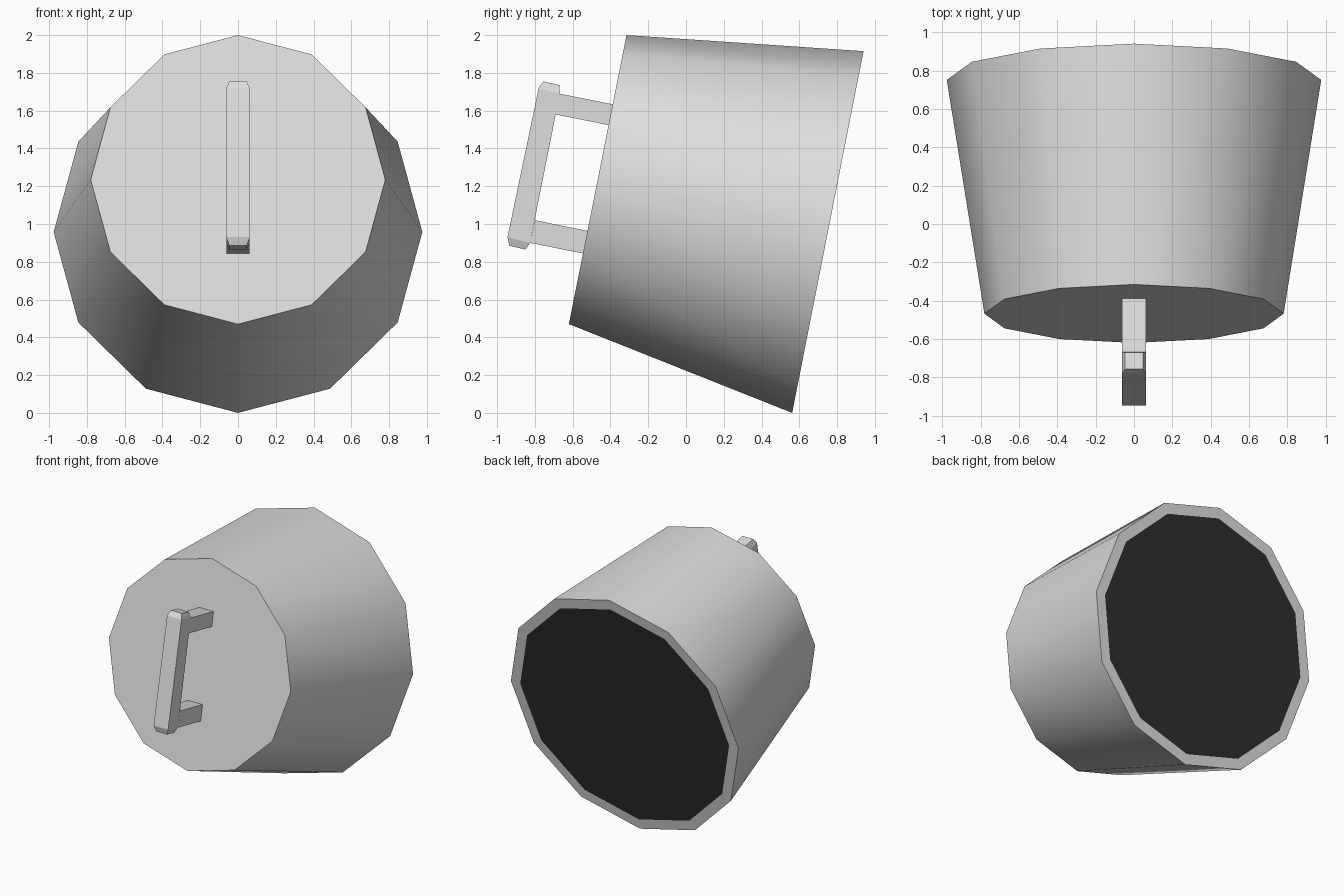
import bpy, bmesh, math
from mathutils import Vector

cube = bpy.data.objects.get("Cube")
if cube:
    bpy.data.objects.remove(cube, do_unlink=True)


def material(name, value):
    m = bpy.data.materials.new(name)
    m.use_nodes = True
    col = (value, value, value, 1.0)
    m.diffuse_color = col
    m.node_tree.nodes["Principled BSDF"].inputs["Base Color"].default_value = col
    return m


grey = material("light_grey", 0.73)
black = material("near_black", 0.028)


def loft(name, rings, materials, smooth=False):
    """Skin a list of equal-sized rings and cap both ends."""
    bm = bmesh.new()
    loops = [[bm.verts.new(p) for p in ring] for ring in rings]
    n = len(loops[0])
    for a, b in zip(loops, loops[1:]):
        for i in range(n):
            j = (i + 1) % n
            bm.faces.new((a[i], a[j], b[j], b[i]))
    bm.faces.new(loops[0])
    last = bm.faces.new(loops[-1])
    last.material_index = len(materials) - 1
    bmesh.ops.recalc_face_normals(bm, faces=bm.faces)
    mesh = bpy.data.meshes.new(name)
    bm.to_mesh(mesh)
    bm.free()
    for m in materials:
        mesh.materials.append(m)
    ob = bpy.data.objects.new(name, mesh)
    bpy.context.collection.objects.link(ob)
    if smooth:
        bpy.ops.object.select_all(action='DESELECT')
        ob.select_set(True)
        bpy.context.view_layer.objects.active = ob
        bpy.ops.object.shade_smooth_by_angle(angle=math.radians(40))
    return ob


def tilted_ring(top, bottom, scale=1.0, sides=12):
    """Regular ring through a top and a bottom (y, z) point."""
    t, b = Vector((0, *top)), Vector((0, *bottom))
    centre, up = (t + b) / 2, (t - b) / 2 * scale
    side = Vector((up.length, 0, 0))
    angles = [math.tau * i / sides for i in range(sides)]
    return [centre + up * math.cos(a) + side * math.sin(a) for a in angles]


def section(outer, inner, half):
    """Rectangular section between two (y, z) points."""
    return [(-half, *outer), (half, *outer), (half, *inner), (-half, *inner)]


# Tapered body with a rim around the dark back disc
back = ((0.94, 1.915), (0.562, 0.0))
loft("body", [tilted_ring((-0.315, 2.0), (-0.62, 0.47)),
              tilted_ring(*back),
              tilted_ring(*back, scale=0.918)], [grey, black], smooth=True)

# Grip bar with narrowed ends
WIDE, NARROW = 0.062, 0.046
loft("handle_grip", [section((-0.755, 1.755), (-0.67, 1.735), NARROW),
                     section((-0.78, 1.72), (-0.668, 1.69), WIDE),
                     section((-0.945, 0.93), (-0.825, 0.90), WIDE),
                     section((-0.935, 0.885), (-0.85, 0.865), NARROW)], [grey])

# Arms joining the grip to the body
arms = {"upper_handle_arm": ((-0.668, 1.69), (-0.69, 1.58), (-0.38, 1.632), (-0.40, 1.522)),
        "lower_handle_arm": ((-0.80, 1.02), (-0.825, 0.90), (-0.51, 0.961), (-0.535, 0.842))}
for name, (a, b, c, d) in arms.items():
    loft(name, [section(a, b, WIDE), section(c, d, WIDE)], [grey])
